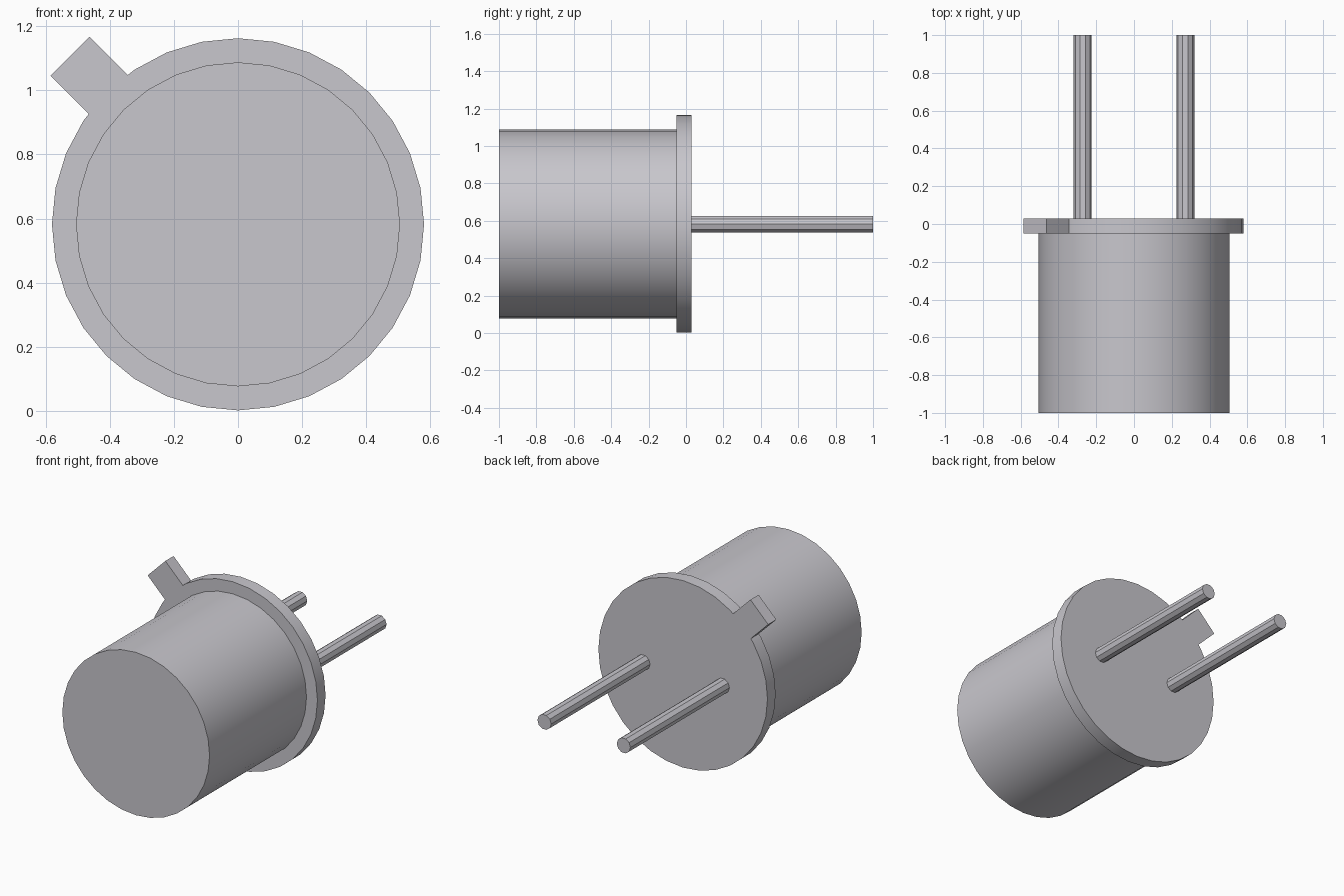
import bpy
import bmesh
from math import cos, sin, pi, radians
from mathutils import Matrix

if "Cube" in bpy.data.objects:
    bpy.data.objects.remove(bpy.data.objects["Cube"], do_unlink=True)

AXIS_Z = 0.582
FLANGE_R, BODY_R, PIN_R = 0.58, 0.505, 0.047
FLANGE_FRONT, FLANGE_BACK = -0.05, 0.03

metal = bpy.data.materials.new("grey metal")
metal.use_nodes = True
colour = (0.58, 0.57, 0.61, 1)
metal.diffuse_color = colour
metal.node_tree.nodes["Principled BSDF"].inputs["Base Color"].default_value = colour


def circle(radius, sides):
    return [(radius * cos(2 * pi * i / sides), radius * sin(2 * pi * i / sides))
            for i in range(sides)]


def extrude_profile(name, profile, y0, y1, x=0):
    """Solid made by sweeping an x-z outline from y0 to y1."""
    bm = bmesh.new()
    face = bm.faces.new([bm.verts.new((x + px, y0, AXIS_Z + pz)) for px, pz in profile])
    swept = bmesh.ops.extrude_face_region(bm, geom=[face], use_keep_orig=True)["geom"]
    verts = [v for v in swept if isinstance(v, bmesh.types.BMVert)]
    bmesh.ops.translate(bm, verts=verts, vec=(0, y1 - y0, 0))
    bmesh.ops.recalc_face_normals(bm, faces=bm.faces)
    mesh = bpy.data.meshes.new(name)
    bm.to_mesh(mesh)
    bm.free()
    mesh.materials.append(metal)
    obj = bpy.data.objects.new(name, mesh)
    bpy.context.collection.objects.link(obj)
    bpy.ops.object.select_all(action="DESELECT")
    obj.select_set(True)
    bpy.context.view_layer.objects.active = obj
    bpy.ops.object.shade_smooth_by_angle(angle=radians(30))
    return obj


# Can body
extrude_profile("can_body", circle(BODY_R, 32), -1, FLANGE_FRONT)

# Flange: the rim point at the upper right-hand side is replaced by a square tab
rim = circle(FLANGE_R, 32)
turn = Matrix.Rotation(radians(135), 2)
tab = [(0.572, -0.086), (0.741, -0.086), (0.741, 0.086), (0.572, 0.086)]
rim[12:13] = [(turn[0][0] * a + turn[0][1] * b, turn[1][0] * a + turn[1][1] * b)
              for a, b in tab]
extrude_profile("flange_with_tab", rim, FLANGE_FRONT, FLANGE_BACK)

# Two connecting pins
for side, x in (("left", 0.272), ("right", -0.272)):
    extrude_profile(side + "_pin", circle(PIN_R, 10), FLANGE_BACK, 1, x)
